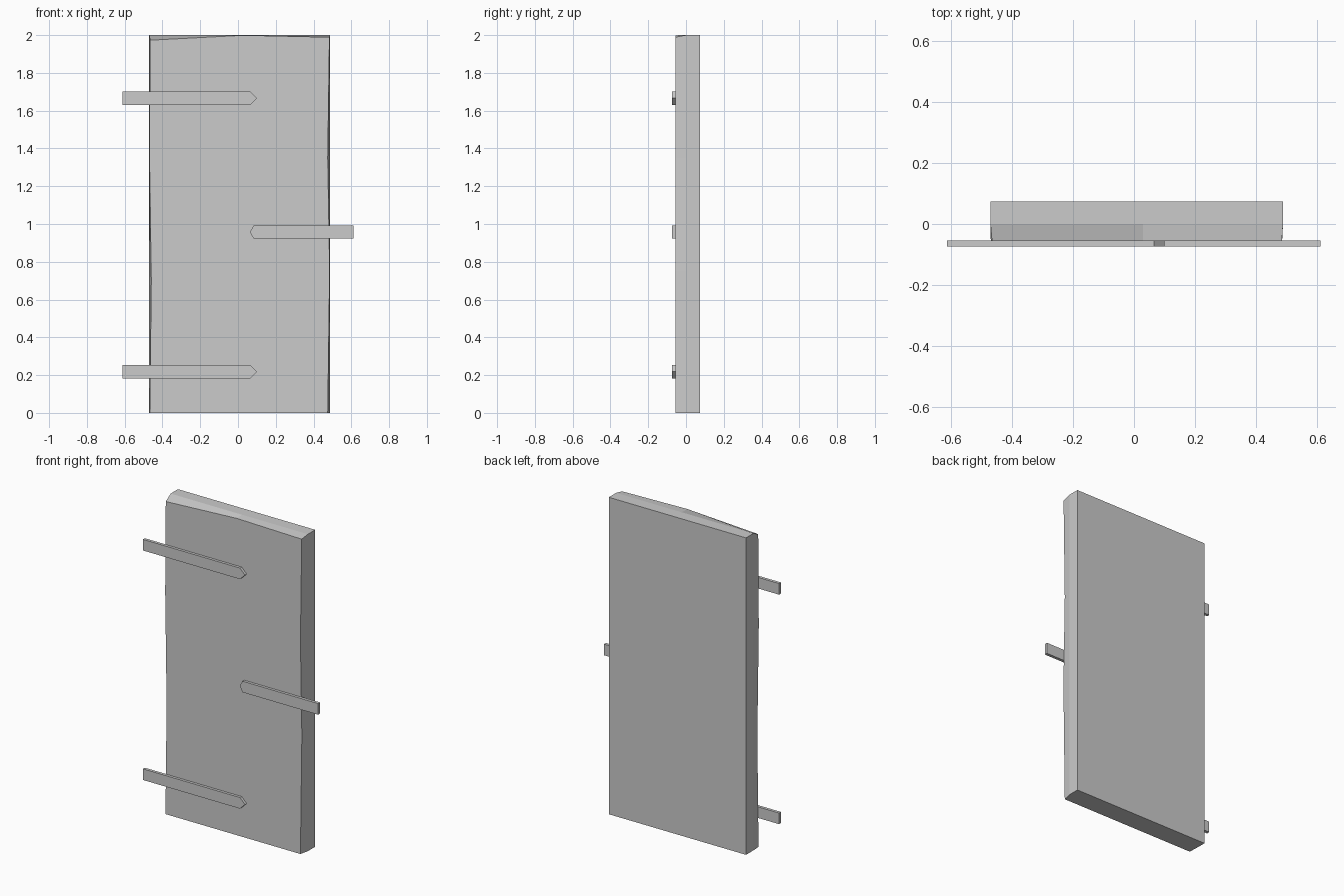
import bpy, bmesh

if "Cube" in bpy.data.objects:
    bpy.data.objects.remove(bpy.data.objects["Cube"])


def make_object(name, bm):
    bmesh.ops.recalc_face_normals(bm, faces=bm.faces)
    mesh = bpy.data.meshes.new(name)
    bm.to_mesh(mesh)
    bm.free()
    obj = bpy.data.objects.new(name, mesh)
    bpy.context.collection.objects.link(obj)
    return obj


def loft(name, loops):
    """Skin matching (y, outline) loops and cap both ends."""
    bm = bmesh.new()
    rings = [[bm.verts.new((x, y, z)) for x, z in pts] for y, pts in loops]
    n = len(rings[0])
    for a, b in zip(rings, rings[1:]):
        for i in range(n):
            j = (i + 1) % n
            bm.faces.new((a[i], a[j], b[j], b[i]))
    bm.faces.new(rings[0])
    bm.faces.new(rings[-1])
    return make_object(name, bm)


# Door slab: square back half, slightly uneven worn front edge
L, R = -0.47, 0.488
square = [(L, 0), (L, 0.7), (L, 1.4), (L, 2), (0.03, 2), (R, 2),
          (R, 1.35), (R, 0.75), (R, 0)]
worn = [(-0.467, 0), (-0.459, 0.7), (-0.469, 1.4), (-0.465, 1.973), (0.03, 1.999),
        (0.484, 1.989), (0.475, 1.35), (0.485, 0.75), (0.475, 0)]
loft("door_slab", [(0.073, square), (0.0, square), (-0.056, worn)])


# Pointed iron straps on the front face
def strap(name, end, shoulder, tip, z, h=0.035, point=0.0):
    pts = [(end, z - h), (shoulder, z - h), (tip, z),
           (shoulder, z + h), (end, z + h)]
    loft(name, [(-0.054, pts), (-0.073, pts)])


strap("lower_hinge_strap", -0.612, 0.065, 0.1, 0.218)
strap("upper_hinge_strap", -0.612, 0.065, 0.1, 1.666)
strap("latch_strap", 0.611, 0.083, 0.063, 0.957)
